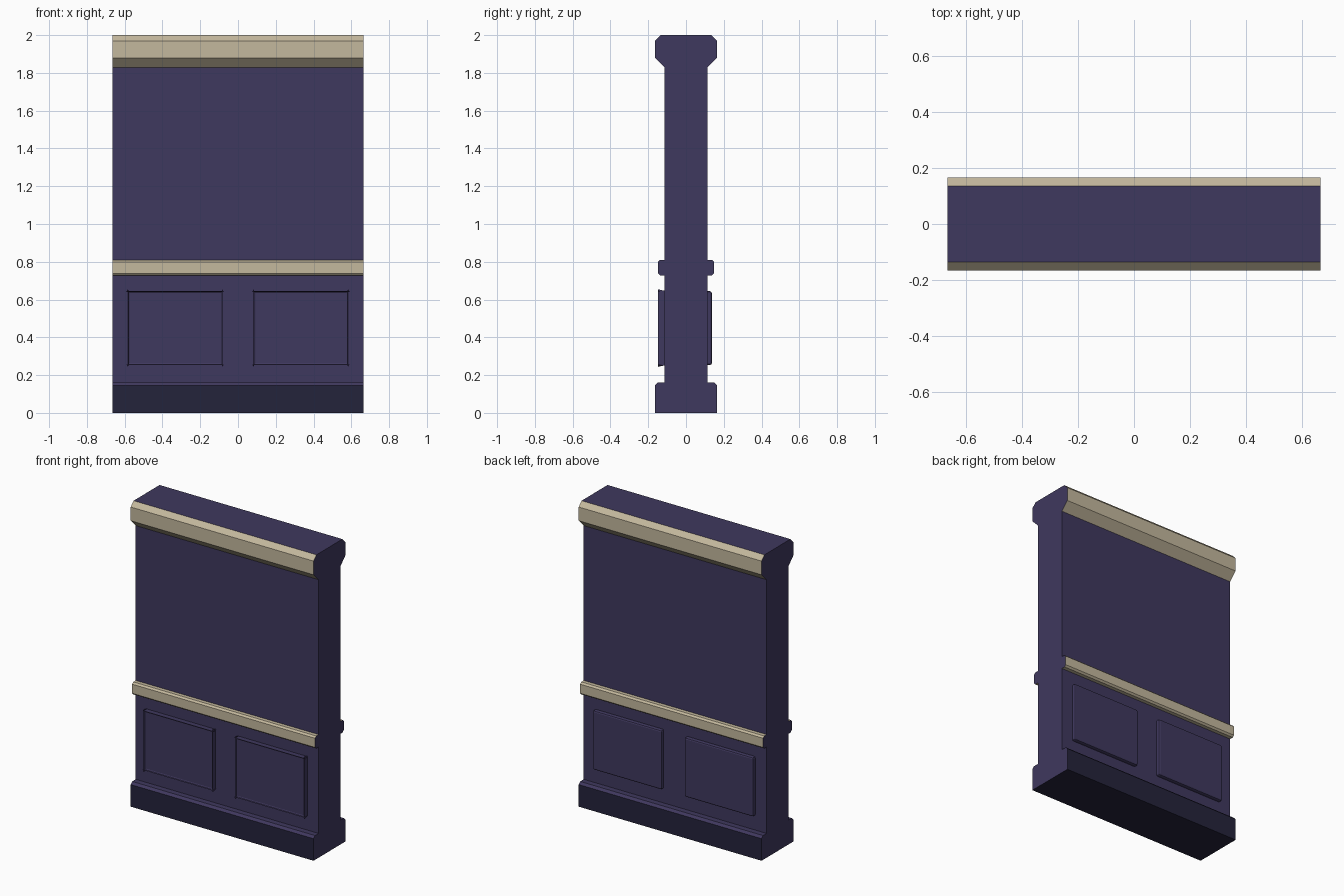
import bpy, bmesh

if "Cube" in bpy.data.objects:
    bpy.data.objects.remove(bpy.data.objects["Cube"])


def srgb(r, g, b):
    f = lambda c: c / 12.92 if c <= 0.04045 else ((c + 0.055) / 1.055) ** 2.4
    return (f(r / 255), f(g / 255), f(b / 255), 1)


def material(name, rgb):
    m = bpy.data.materials.new(name)
    m.diffuse_color = srgb(*rgb)
    m.use_nodes = True
    m.node_tree.nodes["Principled BSDF"].inputs["Base Color"].default_value = m.diffuse_color
    return m


PURPLE = material("purple_paint", (63, 56, 94))
TAN = material("tan_trim", (196, 184, 157))
NAVY = material("navy_base", (36, 35, 59))
HALF_W = 0.665


def make_object(name, bm, mats):
    bmesh.ops.recalc_face_normals(bm, faces=bm.faces)
    mesh = bpy.data.meshes.new(name)
    bm.to_mesh(mesh)
    bm.free()
    for m in mats:
        mesh.materials.append(m)
    ob = bpy.data.objects.new(name, mesh)
    bpy.context.collection.objects.link(ob)
    return ob


# Wall: half profile (depth, height) from floor to top, mirrored and extruded
half = [(0.165, 0), (0.165, 0.145), (0.15, 0.16), (0.113, 0.16),      # baseboard
        (0.113, 0.728), (0.138, 0.728), (0.149, 0.739),               # chair rail
        (0.149, 0.799), (0.138, 0.81), (0.113, 0.81),
        (0.113, 1.828), (0.165, 1.88), (0.165, 1.97), (0.135, 2.0)]   # cornice
profile = half + [(-y, z) for y, z in reversed(half)]
bm = bmesh.new()
end = bm.faces.new([bm.verts.new((-HALF_W, y, z)) for y, z in profile])
ext = bmesh.ops.extrude_face_region(bm, geom=[end], use_keep_orig=True)
moved = [v for v in ext["geom"] if isinstance(v, bmesh.types.BMVert)]
bmesh.ops.translate(bm, verts=moved, vec=(2 * HALF_W, 0, 0))
bm.normal_update()

# Colours by height: tan mouldings, navy baseboard, purple elsewhere
for f in bm.faces:
    c = f.calc_center_median()
    if abs(f.normal.x) > 0.5:
        f.material_index = 0
    elif c.z < 0.1:
        f.material_index = 2
    elif 0.72 < c.z < 0.82 or 1.83 < c.z < 1.995:
        f.material_index = 1
make_object("wall", bm, [PURPLE, TAN, NAVY])


# Raised wainscot panels, two on each side, with bevelled rims
def panel(name, x, side):
    bm = bmesh.new()
    bmesh.ops.create_cube(bm, size=1)
    for v in bm.verts:
        v.co.x = x + v.co.x * 0.50
        v.co.y = side * (0.12 + v.co.y * 0.034)
        v.co.z = 0.449 + v.co.z * 0.39
    rim = [e for e in bm.edges
           if any(abs(v.co.y) > 0.13 for v in e.verts)]
    bmesh.ops.bevel(bm, geom=rim, offset=0.01, segments=2,
                    profile=0.5, affect='EDGES')
    make_object(name, bm, [PURPLE])


for side, label in ((-1, "front"), (1, "back")):
    for x, hand in ((-0.333, "left"), (0.333, "right")):
        panel(f"{label}_{hand}_panel", x, side)
